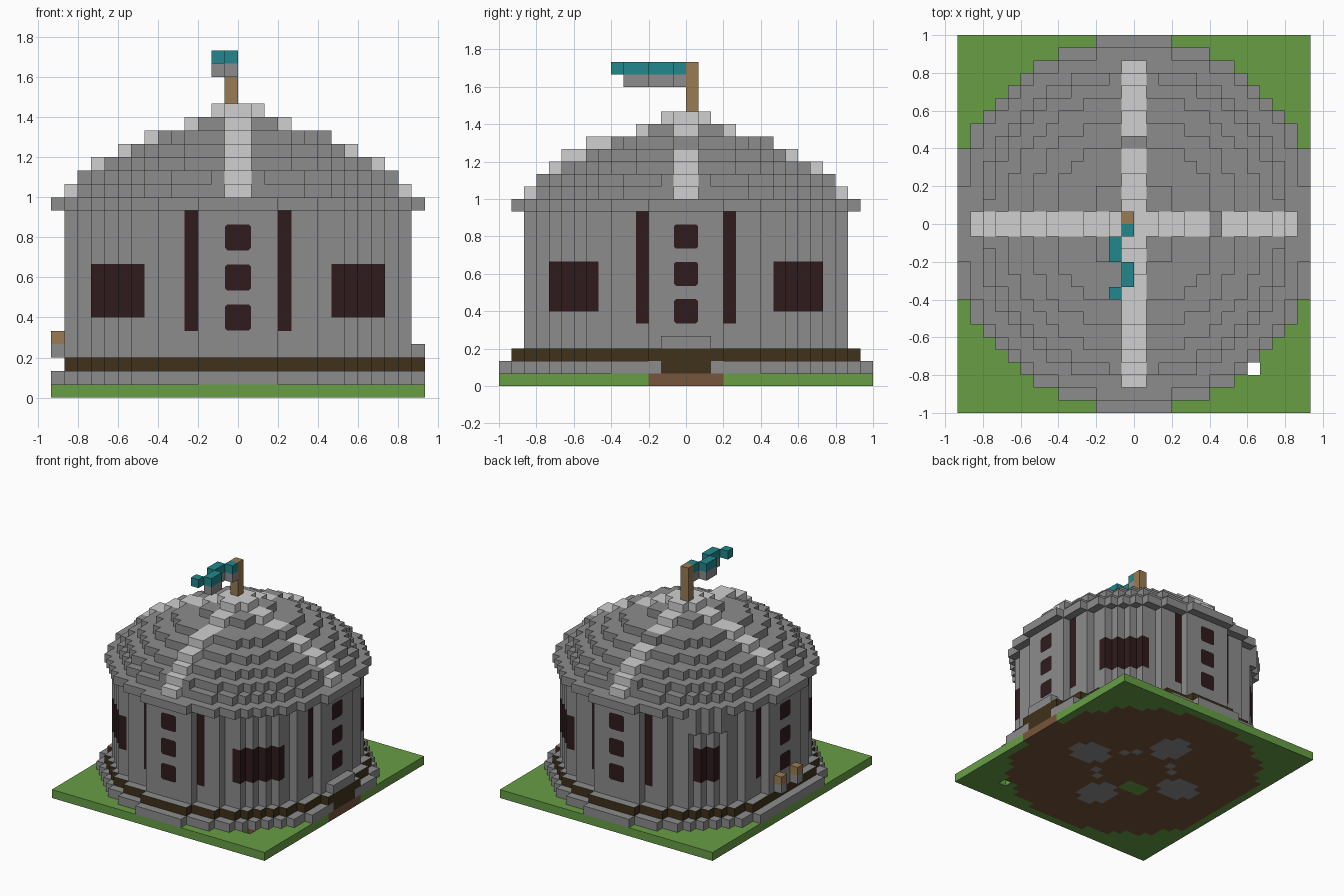
import bpy, bmesh, math
from mathutils import Vector

cube = bpy.data.objects.get("Cube")
if cube:
    bpy.data.objects.remove(cube, do_unlink=True)

U = 1 / 15          # edge of one block
COLOURS = {
    "stone": (0.265, 0.265, 0.265), "pale_stone": (0.62, 0.63, 0.62),
    "grass": (0.135, 0.34, 0.06), "dirt": (0.18, 0.09, 0.045),
    "dark_wood": (0.05, 0.031, 0.011), "wood": (0.32, 0.2, 0.085),
    "glass": (0.029, 0.011, 0.012), "teal": (0.016, 0.245, 0.265)}


def material(name, rgb):
    m = bpy.data.materials.new(name)
    m.use_nodes = True
    m.diffuse_color = (*rgb, 1)
    m.node_tree.nodes["Principled BSDF"].inputs["Base Color"].default_value = (*rgb, 1)
    return m


MATS = {n: material(n, c) for n, c in COLOURS.items()}
grid = {}           # block position -> (part, colour)


def put(part, colour, cells):
    for c in cells:
        grid[c] = (part, colour)


def box(xs, ys, zs):
    return [(x, y, z) for x in range(*xs) for y in range(*ys) for z in range(*zs)]


def disc(r, z, cx=0, cy=0):
    return [c for c in box((-14, 14), (-15, 15), (z, z + 1))
            if math.hypot(c[0] + .5 - cx, c[1] + .5 - cy) < r]


def mirrored(i):
    """Block index counted outward from the middle, equal on both sides."""
    return i if i >= 0 else -1 - i


# Ground: lawn, dirt floor, path and the pattern on the underside
put("lawn", "grass", box((-14, 14), (-15, 15), (0, 1)))
put("dirt_floor", "dirt", [c for c in disc(14.2, 0)
                           if mirrored(c[0]) < 13 and mirrored(c[1]) < 14])
put("path", "dirt", box((12, 14), (-3, 3), (0, 1)))
for sx, sy in ((1, 0), (-1, 0), (0, 1), (0, -1)):
    put("floor_stones", "stone", disc(2.2, 0, sx * 6.4, sy * 6.4))
put("floor_stones", "stone", [c for c in box((-4, 4), (-4, 4), (0, 1))
                              if mirrored(c[0]) + mirrored(c[1]) == 5])
put("lawn", "grass", disc(1.3, 0, -2.5, -3))
del grid[(9, -12, 0)]

# Base ring, dark band and walls
put("base_ring", "stone", disc(14.8, 1))
put("dark_band", "dark_wood", [c for c in disc(13.8, 2) if c[0] > -14])
for z in range(3, 14):
    put("wall", "stone", disc(12.95, z))

# Corner windows, a lintel over the rear one, and tall slits
for x, y, z in box((-11, 11), (-11, 11), (6, 14)):
    a, b = mirrored(x), mirrored(y)
    rear = x < 0 < y
    if min(a, b) >= (8 if rear else 7):
        if (x, y, z) in grid and z <= 9:
            put("corner_window", "glass", [(x, y, z)])
        elif rear and z >= 12 and math.hypot(a + .5, b + .5) < 13.55:
            put("window_lintel", "stone", [(x, y, z)])
for x, y, z in box((-12, 12), (-12, 12), (5, 14)):
    if sorted((mirrored(x), mirrored(y))) == [3, 11]:
        put("slit_window", "glass", [(x, y, z)])

# Doorstep at one side, two lamp posts at the other
put("doorstep", "dark_wood", box((13, 14), (-2, 2), (1, 3)))
put("doorstep_top", "stone", box((13, 14), (-2, 2), (3, 4)))
for y in (-2, 1):
    put("post_foot", "stone", [(-14, y, 3)])
    put("post_head", "wood", [(-14, y, 4)])

# Eave, stepped dome and the crossing ribs (dome radius, rib span in x and y)
put("eave", "stone", disc(13.8, 14))
DOME = ((12.55, (-13, 13), (-13, 13)), (11.7, (-12, 12), (-12, 12)),
        (10.5, (-11, 11), (-11, 11)), (8.6, (-9, 9), (-10, 9)),
        (6.6, (-7, 6), (-8, 6)), (3.75, (-4, 4), (-4, 4)),
        (0, (-2, 2), (-2, 2)))
for z, (r, span_x, span_y) in enumerate(DOME, 15):
    put("dome", "stone", disc(r, z))
    put("dome_rib", "pale_stone", box(span_x, (-1, 1), (z, z + 1)))
    put("dome_rib", "pale_stone", box((-1, 1), span_y, (z, z + 1)))

# Flagpole and waving flag
put("flagpole", "wood", box((-1, 0), (0, 1), (22, 26)))
for y, x in zip(range(-1, -7, -1), (-1, -2, -2, -1, -1, -2)):
    put("flag", "teal", [(x, y, 25)])
    if y > -6:
        put("flag", "stone", [(x, y, 24)])

# Turn the blocks into one mesh per part, with outward faces only
AXES = [Vector(v) for v in ((1, 0, 0), (0, 1, 0), (0, 0, 1))]


def build_part(part):
    bm = bmesh.new()
    verts, used = {}, []
    for cell, (name, colour) in grid.items():
        if name != part:
            continue
        for k in range(3):
            for s in (1, -1):
                n = AXES[k] * s
                if tuple(int(v) for v in Vector(cell) + n) in grid:
                    continue
                u, w = AXES[(k + 1) % 3], AXES[(k + 2) % 3] * s
                mid = Vector(cell) + Vector((.5, .5, .5)) + n / 2
                loop = []
                for a, b in ((-1, -1), (1, -1), (1, 1), (-1, 1)):
                    p = mid + (u * a + w * b) / 2
                    key = tuple(round(v) for v in p)
                    if key not in verts:
                        verts[key] = bm.verts.new(Vector(key) * U)
                    loop.append(verts[key])
                # the band is capped with stone
                tint = "stone" if part == "dark_band" and n.z > 0 else colour
                if tint not in used:
                    used.append(tint)
                bm.faces.new(loop).material_index = used.index(tint)
    finish(part, bm, used)


def finish(name, bm, colours):
    me = bpy.data.meshes.new(name)
    bm.to_mesh(me)
    bm.free()
    for c in colours:
        me.materials.append(MATS[c])
    bpy.context.collection.objects.link(bpy.data.objects.new(name, me))


for part in dict.fromkeys(p for p, _ in grid.values()):
    build_part(part)

# Small windows with clipped corners, three on each of the four sides
bm = bmesh.new()
h, cut = .97 * U, .8 * U
corners = ((-h, -cut), (-cut, -h), (cut, -h), (h, -cut),
           (h, cut), (cut, h), (-cut, h), (-h, cut))
for side in range(4):
    ang = side * math.pi / 2
    for z in (6, 9, 12):
        pts = []
        for a, b in corners:
            d = -13 * U - .003
            pts.append(bm.verts.new((a * math.cos(ang) - d * math.sin(ang),
                                     a * math.sin(ang) + d * math.cos(ang), z * U + b)))
        bm.faces.new(pts)
finish("small_windows", bm, ["glass"])
